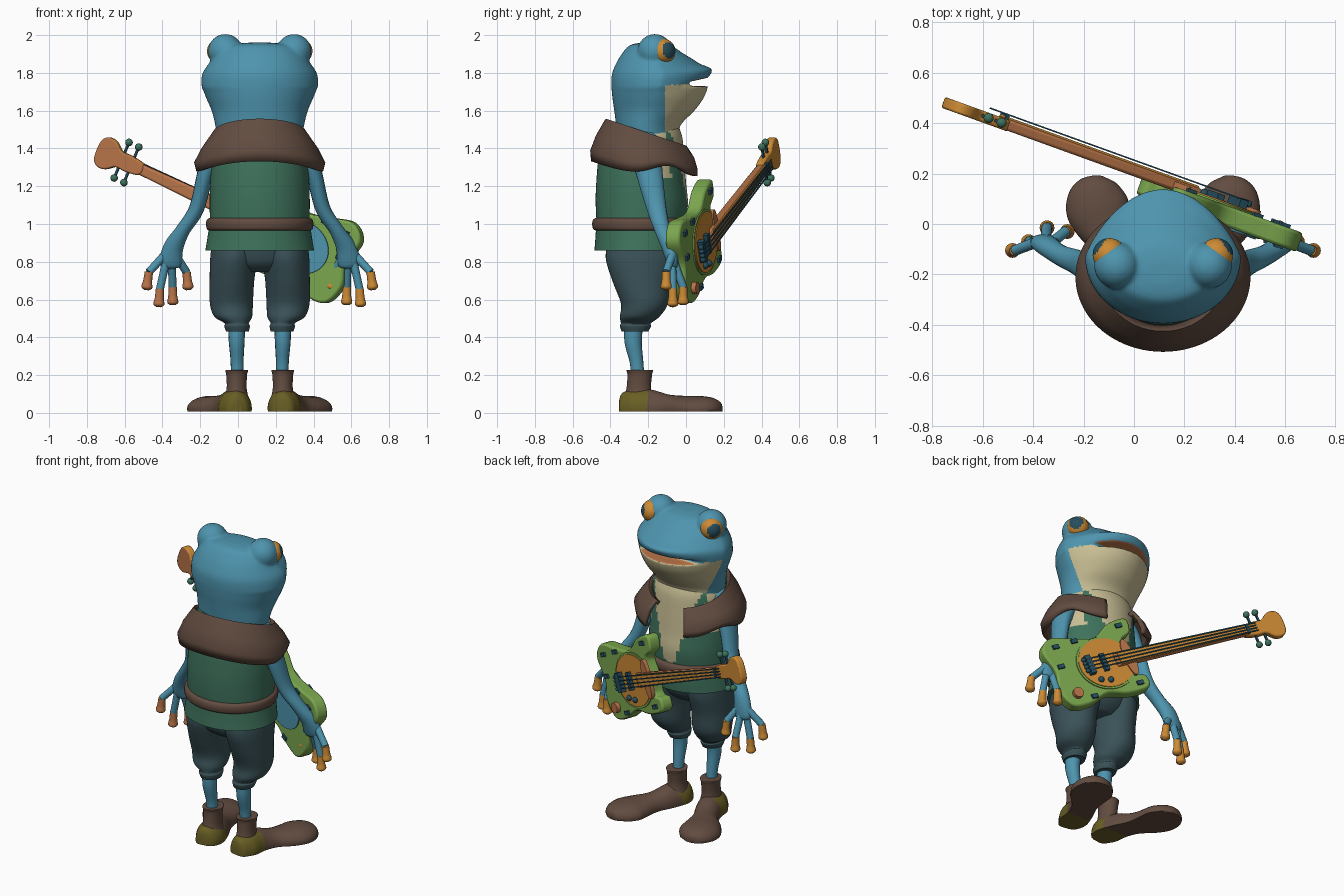
import bpy, bmesh, math
from mathutils import Vector, Matrix

cube = bpy.data.objects.get("Cube")
if cube:
    bpy.data.objects.remove(cube, do_unlink=True)
CX = 0.115  # the figure's own mirror line


def material(name, *rgb):
    lin = [((c / 255 + 0.055) / 1.055) ** 2.4 for c in rgb] + [1]
    m = bpy.data.materials.new(name)
    m.use_nodes = True
    m.diffuse_color = lin
    m.node_tree.nodes["Principled BSDF"].inputs["Base Color"].default_value = lin
    return m


BLUE = material("skin_blue", 78, 148, 174)
CREAM = material("belly_cream", 200, 190, 148)
BROWN = material("leather_brown", 98, 76, 64)
GREEN = material("vest_green", 62, 114, 92)
SLATE = material("trouser_slate", 58, 82, 88)
OLIVE = material("heel_olive", 104, 94, 36)
ORANGE = material("warm_orange", 204, 138, 52)
COPPER = material("copper_wood", 184, 116, 72)
LIME = material("guitar_green", 122, 166, 78)
DARK = material("dark_teal", 38, 78, 94)


def finish(name, bm, mats, rule=None, angle=50, matrix=None):
    """Turn a bmesh into a smooth shaded object, coloured by an optional face rule."""
    bmesh.ops.recalc_face_normals(bm, faces=bm.faces)
    for f in bm.faces:
        f.material_index = int(rule(f.calc_center_median(), f.normal)) if rule else 0
    me = bpy.data.meshes.new(name)
    bm.to_mesh(me)
    bm.free()
    ob = bpy.data.objects.new(name, me)
    bpy.context.collection.objects.link(ob)
    for m in mats:
        me.materials.append(m)
    if matrix:
        ob.matrix_world = matrix
    bpy.ops.object.select_all(action="DESELECT")
    ob.select_set(True)
    bpy.context.view_layer.objects.active = ob
    bpy.ops.object.shade_smooth_by_angle(angle=math.radians(angle))
    return ob


def spline(pts, steps=6, closed=False):
    """Catmull-Rom interpolation of tuples of any length."""
    n, out = len(pts), []
    for i in range(n if closed else n - 1):
        q = [Vector(pts[(i + k) % n if closed else min(max(i + k, 0), n - 1)]) for k in (-1, 0, 1, 2)]
        for t in (s / steps for s in range(steps)):
            out.append(q[1] + (q[2] - q[0]) * (t / 2) + (q[0] * 2 - q[1] * 5 + q[2] * 4 - q[3]) * (t * t / 2)
                       + (q[1] * 3 - q[0] - q[2] * 3 + q[3]) * (t ** 3 / 2))
    return out if closed else out + [Vector(pts[-1])]


def skin(bm, rings, solid=True):
    """Bridge rings of points; solid ones wrap round and get end caps."""
    rows = [[bm.verts.new(p) for p in r] for r in rings]
    n = len(rows[0])
    for a, b in zip(rows, rows[1:]):
        for i in range(n if solid else n - 1):
            j = (i + 1) % n
            bm.faces.new((a[i], a[j], b[j], b[i]))
    if solid:
        bm.faces.new(rows[0][::-1])
        bm.faces.new(rows[-1])
    bmesh.ops.recalc_face_normals(bm, faces=bm.faces)


def loft(name, rings, mats, rule=None, solid=True, angle=50):
    bm = bmesh.new()
    skin(bm, rings, solid)
    return finish(name, bm, mats, rule, angle)


def oval(cx, z, w, yb, yf, power=1.0, lift=None, n=72):
    """Horizontal ring; power above 1 points the front."""
    yc, half, pts = (yb + yf) / 2, (yf - yb) / 2, []
    for t in (2 * math.pi * i / n for i in range(n)):
        c = math.cos(t)
        y = yc + half * (c ** power if c > 0 else c)
        pts.append((cx + w * math.sin(t), y, z + (lift(y, z) if lift else 0)))
    return pts


def body_loft(name, stations, mats, cx=CX, rule=None):
    return loft(name, [oval(cx, *s) for s in spline(stations)], mats, rule)


def tube(name, stations, mats, rule=None, n=16, floor=-1):
    """Stations are x, y, z, radius across, radius up."""
    path = spline(stations)
    pos = [Vector(s[:3]) for s in path]
    ref = Vector((0, 0, 1)) if abs((pos[-1] - pos[0]).normalized().z) < 0.7 else Vector((0, 1, 0))
    rings = []
    for i, p in enumerate(pos):
        t = (pos[min(i + 1, len(pos) - 1)] - pos[max(i - 1, 0)]).normalized()
        side = ref.cross(t).normalized()
        up = t.cross(side)
        ring = [p + side * math.cos(a) * path[i][3] + up * math.sin(a) * path[i][4]
                for a in (2 * math.pi * k / n for k in range(n))]
        rings.append([(v.x, v.y, max(v.z, floor)) for v in ring])
    return loft(name, rings, mats, rule)


def ball(name, loc, r, mats, rule=None, matrix=None):
    bm = bmesh.new()
    bmesh.ops.create_uvsphere(bm, u_segments=32, v_segments=20, radius=r, matrix=Matrix.Translation(loc))
    return finish(name, bm, mats, rule, 60, matrix)


# Head: neck and jaw, skull lifted along the mouth, and eye bumps, blended into one skin
bm = bmesh.new()
skin(bm, [oval(CX, *s) for s in spline([(1.42, .22, -.36, -.05, 1), (1.52, .235, -.37, -.03, 1.05),
     (1.6, .255, -.38, .045, 1.2), (1.67, .285, -.39, .095, 1.4), (1.73, .308, -.395, .118, 1.6)])])
mouth = lambda y, z: max(0, y + .13) * .22 * min(1, max(0, 1 - (z - 1.73) / .12))
skin(bm, [oval(CX, *s, lift=mouth) for s in spline([(1.72, .308, -.395, .122, 1.6), (1.79, .306, -.393, .138, 1.7),
     (1.85, .27, -.37, .07, 1.5), (1.9, .23, -.34, -.01, 1.3), (1.945, .17, -.3, -.08, 1), (1.96, .06, -.24, -.15, 1)])])
for side in (-1, 1):
    bmesh.ops.create_uvsphere(bm, u_segments=32, v_segments=20, radius=.092,
                              matrix=Matrix.Translation((CX + side * .182, -.165, 1.914)))
head = finish("head", bm, [BLUE, CREAM, COPPER])
blend = head.modifiers.new("blend", "REMESH")
blend.mode, blend.voxel_size, blend.use_smooth_shade = "VOXEL", .009, True
soft = head.modifiers.new("soften", "SMOOTH")
soft.factor, soft.iterations = .5, 8
for name in ("blend", "soften"):
    bpy.ops.object.modifier_apply(modifier=name)
for p in head.data.polygons:
    c, n = p.center, p.normal
    inside = c.y > -.1 and 1.7 < c.z < 1.8 and ((n.z > .8 and c.z < 1.745) or n.z < -.8)
    p.material_index = 2 if inside else int(c.y > -.11 and c.z < 1.737)

# Torso: vest open over a cream chest, skirt, belt and trouser seat
chest = lambda c, n: c.y > -.17 and (abs(c.x - CX) < .035 + .3 * (c.z - 1.05) or c.z > 1.25 and abs(c.x - CX) > .19)
body_loft("vest", [(.95, .262, -.47, -.01), (1.1, .265, -.478, .01), (1.22, .262, -.475, 0), (1.36, .25, -.46, -.01),
                   (1.46, .235, -.42, -.02), (1.52, .21, -.38, -.04)], [GREEN, CREAM], rule=chest)
body_loft("vest_skirt", [(.86, .288, -.485, .01), (.92, .278, -.48, .012), (1.0, .266, -.475, .01)], [GREEN])
body_loft("belt", [(.965, .268, -.478, .01), (.975, .28, -.492, .025), (1.0, .284, -.497, .03),
                   (1.022, .28, -.492, .025), (1.032, .266, -.478, .01)], [BROWN])
body_loft("trouser_seat", [(.745, .13, -.34, -.12), (.8, .22, -.4, -.07), (.92, .24, -.43, -.03)], [SLATE])

# Shawl collar, open at the front, its hem arched over the arms
collar = []
for w, yb, yf, zb, slope, wave, arch in ((.225, -.41, 0, 1.45, .07, 0, 0), (.245, -.425, .02, 1.47, .075, 0, 0),
                                         (.3, -.465, .055, 1.395, .06, .01, .01),
                                         (.335, -.495, .075, 1.322, .05, .015, .04),
                                         (.325, -.49, .075, 1.278, .04, .015, .06)):
    row = []
    for t in (math.radians(24 + 312 * i / 72) for i in range(73)):
        c, front = math.cos(t), math.degrees(math.acos(math.cos(t)))
        row.append((CX + w * math.sin(t), (yb + yf) / 2 + (yf - yb) / 2 * c,
                    zb - slope * c + wave * math.cos(2 * t) + arch * math.exp(-((front - 68) / 24) ** 2)))
    collar.append(row)
thick = loft("shawl_collar", collar, [BROWN], solid=False, angle=80).modifiers.new("thickness", "SOLIDIFY")
thick.thickness, thick.offset = .025, 0

# Paired parts
for side, label in ((-1, "right"), (1, "left")):
    X = lambda o: CX + side * o
    gaze = Vector((side * .8, .58, .1)).normalized()
    ball(label + "_eye", (X(.213), -.122, 1.915), .066, [ORANGE, DARK], lambda c, n: n.dot(gaze) > .76)
    # Arm and hand
    tube(label + "_arm", [(X(o), *s) for o, *s in (
        (.17, -.21, 1.46, .06, .07), (.24, -.21, 1.38, .065, .08), (.29, -.19, 1.25, .045, .068),
        (.335, -.155, 1.08, .04, .052), (.405, -.125, .97, .038, .042), (.455, -.09, .88, .052, .04),
        (.475, -.07, .79, .06, .03), (.478, -.065, .765, .03, .015))], [BLUE])
    for k, (o, y, z) in enumerate(((.6, -.105, .65), (.535, -.07, .56), (.46, -.015, .57), (.378, -.03, .65))):
        tip, root = Vector((X(o), y, z)), Vector((X(.47 + (o - .47) * .3), -.075, .83))
        knuckle = Vector((X(.47 + (o - .47) * .9), y, z + .095))
        tube(f"{label}_finger_{k + 1}", [(*root, .022, .022), (*root.lerp(knuckle, .6), .021, .021),
                                         (*knuckle, .021, .021)], [BLUE])
        tube(f"{label}_fingertip_{k + 1}", [(*knuckle.lerp(tip, f), r, r) for f, r in (
            (-.02, .022), (.5, .024), (.85, .029), (1, .012))], [ORANGE, COPPER], lambda c, n: side < 0 and n.y < 0)
    # Trouser leg with gathered cuff, then shin
    leg = [(.43, .06, -.34, -.2, .118), (.46, .068, -.35, -.185, .12), (.475, .064, -.345, -.185, .122),
           (.51, .1, -.35, -.14, .14), (.58, .114, -.345, -.095, .15), (.7, .118, -.39, -.08, .147),
           (.82, .125, -.425, -.05, .137), (.92, .12, -.41, -.05, .13)]
    loft(label + "_trouser_leg", [oval(X(s[4]), *s[:4]) for s in spline(leg)], [SLATE])
    tube(label + "_shin", [(X(.122), -.275, .48, .045, .05), (X(.122), -.28, .38, .042, .046),
                           (X(.12), -.262, .27, .034, .036), (X(.12), -.255, .18, .034, .036)], [BLUE])
    # Boot: shaft and long splayed foot
    body_loft(label + "_boot_shaft", [(.07, .065, -.33, -.17), (.13, .053, -.315, -.185), (.2, .055, -.31, -.18),
                                      (.225, .06, -.315, -.175), (.228, .045, -.3, -.19)], [BROWN], cx=X(.122))
    tube(label + "_boot_foot", [(X(o), y, .022, r, q) for o, y, r, q in (
        (.12, -.352, .03, .05), (.122, -.335, .06, .085), (.128, -.27, .088, .105), (.15, -.18, .08, .1),
        (.19, -.09, .078, .075), (.235, 0, .112, .068), (.262, .07, .125, .068), (.28, .14, .098, .058),
        (.288, .18, .05, .035), (.29, .19, .015, .015))], [BROWN, OLIVE], lambda c, n: c.y < -.2, n=28, floor=.008)

# Guitar frame: local x runs up the neck, local z faces out
d = Vector((-.858, .31, .405)).normalized()
face = Vector((.34, .94, 0))
face = (face - d * face.dot(d)).normalized()
FRAME = Matrix.Translation((.35, .075, .88)) @ Matrix((d, face.cross(d), face)).transposed().to_4x4()


def plate(name, outline, z0, z1, mat, bevel=0, back=None):
    """Extruded outline in the guitar frame, with an optional second colour behind."""
    bm = bmesh.new()
    skin(bm, [[(p[0], p[1], z) for p in outline] for z in (z0, z1)])
    ob = finish(name, bm, [mat, back or mat], lambda c, n: n.z < -.5, 40, FRAME)
    if bevel:
        m = ob.modifiers.new("soft_edge", "BEVEL")
        m.width, m.segments = bevel, 2


def disc(x, y, rx, ry, n=40):
    return [(x + rx * math.cos(2 * math.pi * i / n), y + ry * math.sin(2 * math.pi * i / n)) for i in range(n)]


def box(x, y, w, h):
    return [(x - w, y - h), (x + w, y - h), (x + w, y + h), (x - w, y + h)]


body = [(.24, 0), (.225, .12), (.3, .165), (.305, .255), (.18, .245), (.06, .18), (-.08, .205), (-.22, .235),
        (-.3, .16), (-.27, .02), (-.3, -.1), (-.25, -.215), (-.13, -.225), (0, -.185), (.13, -.215),
        (.27, -.205), (.285, -.13), (.23, -.1)]
plate("guitar_body", spline(body, 5, True), -.075, .005, LIME, .012)
plate("guitar_back_plate", disc(0, 0, .17, .14), -.083, -.07, BLUE)
plate("guitar_top_rim", disc(.06, 0, .19, .172), 0, .012, LIME)
plate("guitar_top", disc(.06, 0, .178, .16), 0, .017, ORANGE)
plate("guitar_neck_guard", disc(.215, 0, .034, .12), 0, .025, COPPER)
plate("guitar_neck", [(.12, -.045), (1.04, -.028), (1.04, .028), (.12, .045)], -.012, .034, COPPER, .012)
plate("guitar_fretboard", [(.14, -.04), (1.03, -.026), (1.03, .026), (.14, .04)], .032, .04, ORANGE)
half = [(1.0, .028), (1.08, .045), (1.14, .045), (1.19, .08), (1.24, .082), (1.27, .045)]
plate("headstock", spline(half + [(x, -y) for x, y in half[::-1]], 4, True), -.015, .03, ORANGE, .008, COPPER)
for name, x, w, h, z in (("bridge", -.06, .018, .06, .05), ("pickup", .04, .015, .055, .04),
                         ("nut", 1.02, .008, .03, .05)):
    plate(name, box(x, 0, w, h), .014, z, DARK)
for k in range(4):
    y = (k - 1.5) * .024
    plate(f"string_{k + 1}", [(-.08, y - .0035), (1.08, y * .7 - .0035), (1.08, y * .7 + .0035), (-.08, y + .0035)],
          .046, .052, DARK)
    ball(f"bridge_saddle_{k + 1}", (-.09, y, .04), .014, [DARK], matrix=FRAME)
    # Tuning pegs, two on each side
    s, px = (1 if k % 2 else -1), 1.068 + .06 * (k // 2)
    plate(f"peg_stem_{k + 1}", box(px, s * .06, .006, .045), .004, .016, DARK)
    ball(f"peg_knob_{k + 1}", (px, s * .103, .01), .02, [GREEN], matrix=FRAME)
for k, (x, y) in enumerate(((-.02, -.1), (.04, -.115))):
    ball(f"volume_knob_{k + 1}", (x, y, .02), .018, [DARK], matrix=FRAME)
plate("jack_plate", disc(-.2, -.15, .032, .032), 0, .03, COPPER)
for k, (x, y) in enumerate(((-.21, .17), (-.08, .18), (.24, .215), (-.23, .04), (-.1, -.19), (.22, -.17))):
    plate(f"body_bolt_{k + 1}", box(x, y, .02, .013), -.084, .018, DARK)
